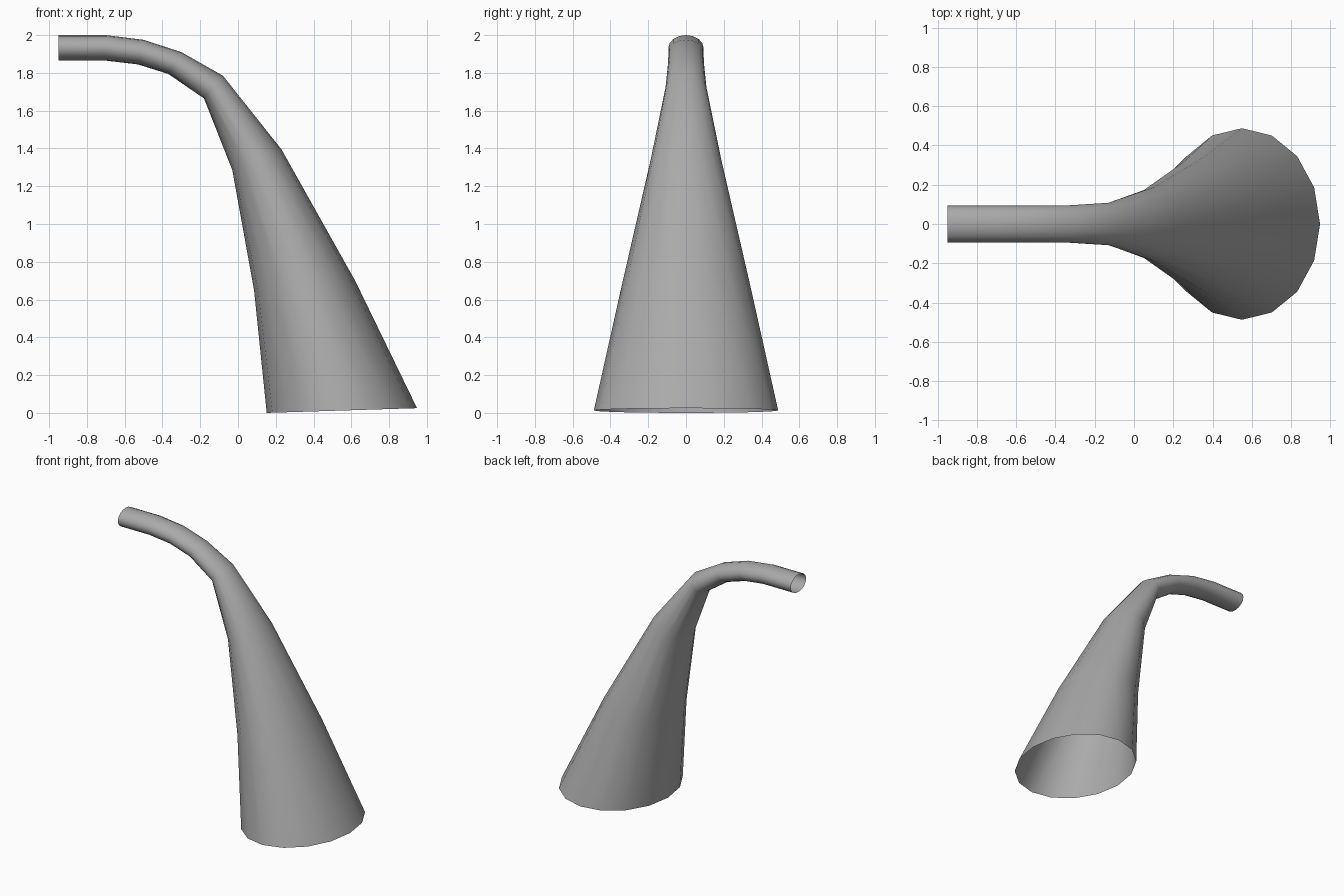
import bpy
import bmesh
from math import cos, sin, pi
from mathutils import Vector

cube = bpy.data.objects.get("Cube")
if cube:
    bpy.data.objects.remove(cube, do_unlink=True)

SIDES = 16

# Rings of the tube: outer edge (x, z), inner edge (x, z), half width in y
rings = [
    ((-0.95, 2.0), (-0.95, 1.865), 0.093),
    ((-0.70, 2.0), (-0.70, 1.865), 0.093),
    ((-0.50, 1.975), (-0.53, 1.845), 0.093),
    ((-0.30, 1.91), (-0.37, 1.795), 0.095),
    ((-0.08, 1.785), (-0.18, 1.665), 0.108),
    ((0.23, 1.395), (-0.03, 1.285), 0.187),
    ((0.62, 0.70), (0.085, 0.65), 0.34),
    ((0.948, 0.025), (0.152, 0.0), 0.488),
]

# Plain grey surface
grey = bpy.data.materials.new("grey")
grey.use_nodes = True
colour = (0.4, 0.4, 0.4, 1)
grey.diffuse_color = colour
grey.node_tree.nodes["Principled BSDF"].inputs["Base Color"].default_value = colour

# Bent horn, open at both ends
bm = bmesh.new()
loops = []
for outer, inner, half_width in rings:
    a = Vector((outer[0], 0, outer[1]))
    b = Vector((inner[0], 0, inner[1]))
    centre, radius = (a + b) / 2, (a - b) / 2
    side = Vector((0, half_width, 0))
    angles = [2 * pi * i / SIDES for i in range(SIDES)]
    loops.append([bm.verts.new(centre + radius * cos(t) + side * sin(t)) for t in angles])

for near, far in zip(loops, loops[1:]):
    for i in range(SIDES):
        j = (i + 1) % SIDES
        bm.faces.new((near[i], near[j], far[j], far[i])).smooth = True

# Make the faces point outwards
bm.normal_update()
first = bm.faces[:][0]
if first.normal.z < 0:
    bmesh.ops.reverse_faces(bm, faces=bm.faces[:])

mesh = bpy.data.meshes.new("flared_horn")
bm.to_mesh(mesh)
bm.free()
mesh.materials.append(grey)
horn = bpy.data.objects.new("flared_horn", mesh)
bpy.context.collection.objects.link(horn)
